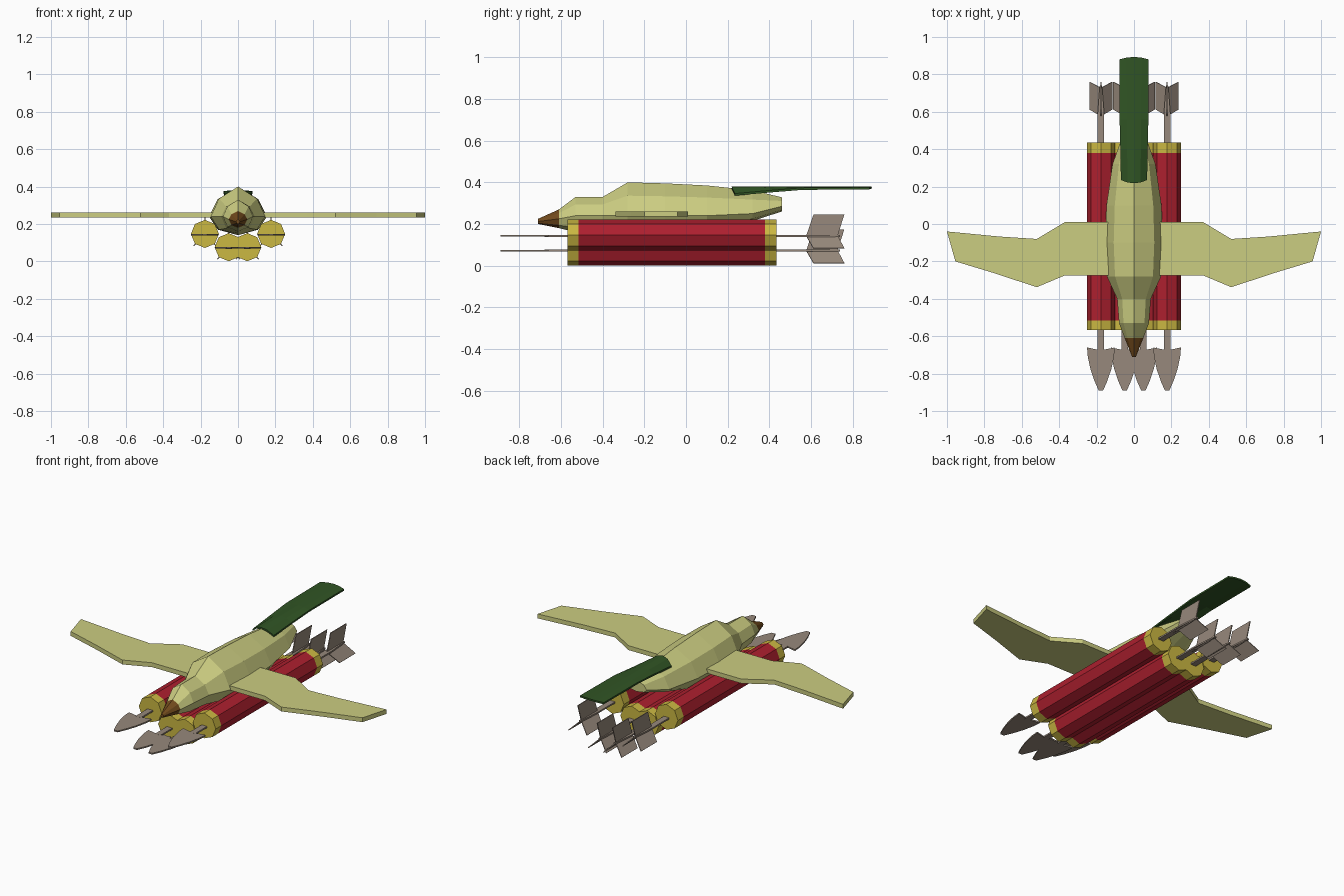
import bpy, bmesh, math
from mathutils import Vector

if "Cube" in bpy.data.objects:
    bpy.data.objects.remove(bpy.data.objects["Cube"])


def material(name, rgb):
    m = bpy.data.materials.new(name)
    m.diffuse_color = (*rgb, 1)
    m.use_nodes = True
    m.node_tree.nodes["Principled BSDF"].inputs["Base Color"].default_value = m.diffuse_color
    return m


PALE = material("pale yellow green", (0.60, 0.61, 0.22))
BROWN = material("beak brown", (0.17, 0.07, 0.012))
GREEN = material("dark green", (0.03, 0.09, 0.018))
RED = material("tube red", (0.42, 0.014, 0.028))
YELLOW = material("band yellow", (0.60, 0.48, 0.055))
GREY = material("warm grey", (0.31, 0.25, 0.20))


def finish(bm, name, mats, rule=None):
    """Turn a bmesh into an object; rule(face centre) picks the material."""
    bmesh.ops.recalc_face_normals(bm, faces=bm.faces)
    for f in bm.faces:
        if rule:
            f.material_index = rule(f.calc_center_median())
    me = bpy.data.meshes.new(name)
    bm.to_mesh(me)
    bm.free()
    for m in mats:
        me.materials.append(m)
    ob = bpy.data.objects.new(name, me)
    bpy.context.collection.objects.link(ob)
    return ob


def loft(name, rings, mats, rule=None):
    """Join closed rings of points into a capped skin."""
    bm = bmesh.new()
    vs = [[bm.verts.new(p) for p in r] for r in rings]
    n = len(vs[0])
    for a, b in zip(vs, vs[1:]):
        for i in range(n):
            j = (i + 1) % n
            bm.faces.new((a[i], a[j], b[j], b[i]))
    bm.faces.new(vs[0])
    bm.faces.new(vs[-1])
    return finish(bm, name, mats, rule)


def plate(name, outline, offset, mat):
    """Flat outline thickened evenly along the offset vector."""
    h = Vector(offset) / 2
    return loft(name, [[Vector(p) - h for p in outline],
                       [Vector(p) + h for p in outline]], [mat])


# Body with beak: (y, half width, top z, widest z, bottom z)
stations = [
    (-0.71, 0.01, 0.225, 0.212, 0.20), (-0.61, 0.05, 0.27, 0.225, 0.18),
    (-0.53, 0.08, 0.33, 0.24, 0.16), (-0.40, 0.09, 0.33, 0.24, 0.15),
    (-0.28, 0.145, 0.40, 0.24, 0.14), (-0.10, 0.155, 0.395, 0.24, 0.14),
    (0.10, 0.147, 0.385, 0.24, 0.14), (0.32, 0.115, 0.362, 0.25, 0.215),
    (0.46, 0.065, 0.328, 0.285, 0.26)]


def section(y, w, top, mid, low):
    up, dn = mid + 0.6 * (top - mid), mid + 0.7 * (low - mid)
    return [(0, y, top), (0.7 * w, y, up), (w, y, mid), (0.7 * w, y, dn),
            (0, y, low), (-0.7 * w, y, dn), (-w, y, mid), (-0.7 * w, y, up)]


loft("bird_body", [section(*s) for s in stations], [PALE, BROWN],
     lambda c: 1 if c.y < -0.62 else 0)

# Wings
wing = [(0.0, 0.01), (0.37, 0.01), (0.52, -0.08), (0.72, -0.067), (1.0, -0.04),
        (0.955, -0.2), (0.74, -0.265), (0.52, -0.338), (0.37, -0.275), (0.0, -0.275)]
for s, side in ((1, "right"), (-1, "left")):
    plate(side + "_wing", [(s * x, y, 0.248) for x, y in wing], (0, 0, 0.026), PALE)

# Tail: arched at the front, flatter toward the rear
rings = []
for y, w, edge in ((0.235, 0.07, 0.336), (0.40, 0.073, 0.351),
                   (0.56, 0.077, 0.364), (0.88, 0.078, 0.366)):
    sway = -0.017 if y < 0.3 else (0.013 if y > 0.8 else 0)
    upper, lower = [], []
    for t in (-1, -0.5, 0, 0.5, 1):
        z = 0.381 - (0.381 - edge - 0.01) * t * t
        yy = y + sway * (1 - t * t)
        upper.append((t * w, yy, z))
        lower.append((t * w, yy, z - 0.01))
    rings.append(upper + lower[::-1])
loft("tail", rings, [GREEN])

# Four tubes, each with a flat-headed arrow through it
head = [(0.0175, -0.672), (0.074, -0.66), (0.07, -0.71), (0.056, -0.775),
        (0.034, -0.84), (0.012, -0.89)]
head += [(-x, y) for x, y in head[::-1]]
fin = [(0, 0.577), (1, 0.612), (1, 0.76), (0, 0.728)]

for k, (cx, cz) in enumerate(((-0.177, 0.147), (-0.05, 0.076),
                              (0.05, 0.076), (0.177, 0.147)), 1):
    r = 0.075
    octagon = [(cx + r * math.cos(i * math.pi / 4), cz + r * math.sin(i * math.pi / 4))
               for i in range(8)]
    # tube with yellow end bands
    loft(f"tube_{k}", [[(x, y, z) for x, z in octagon]
                       for y in (-0.568, -0.515, 0.38, 0.435)],
         [RED, YELLOW], lambda c: 1 if abs(c.y + 0.0675) > 0.46 else 0)
    az = cz - 0.004
    # flat shaft and arrow head
    plate(f"arrow_shaft_{k}", [(cx + x, y, az) for x, y in
                               ((-0.0175, -0.68), (0.0175, -0.68),
                                (0.0175, 0.59), (0.006, 0.74),
                                (-0.006, 0.74), (-0.0175, 0.59))], (0, 0, 0.009), GREY)
    plate(f"arrow_head_{k}", [(cx + x, y, az) for x, y in head], (0, 0, 0.008), GREY)
    # three swept tail fins
    for j, (dx, dz) in enumerate(((0, 0.102), (0.06, -0.06), (-0.06, -0.06)), 1):
        normal = Vector((dz, 0, -dx)).normalized() * 0.005
        plate(f"arrow_fin_{k}_{j}", [(cx + t * dx, y, az + t * dz) for t, y in fin],
              normal, GREY)
